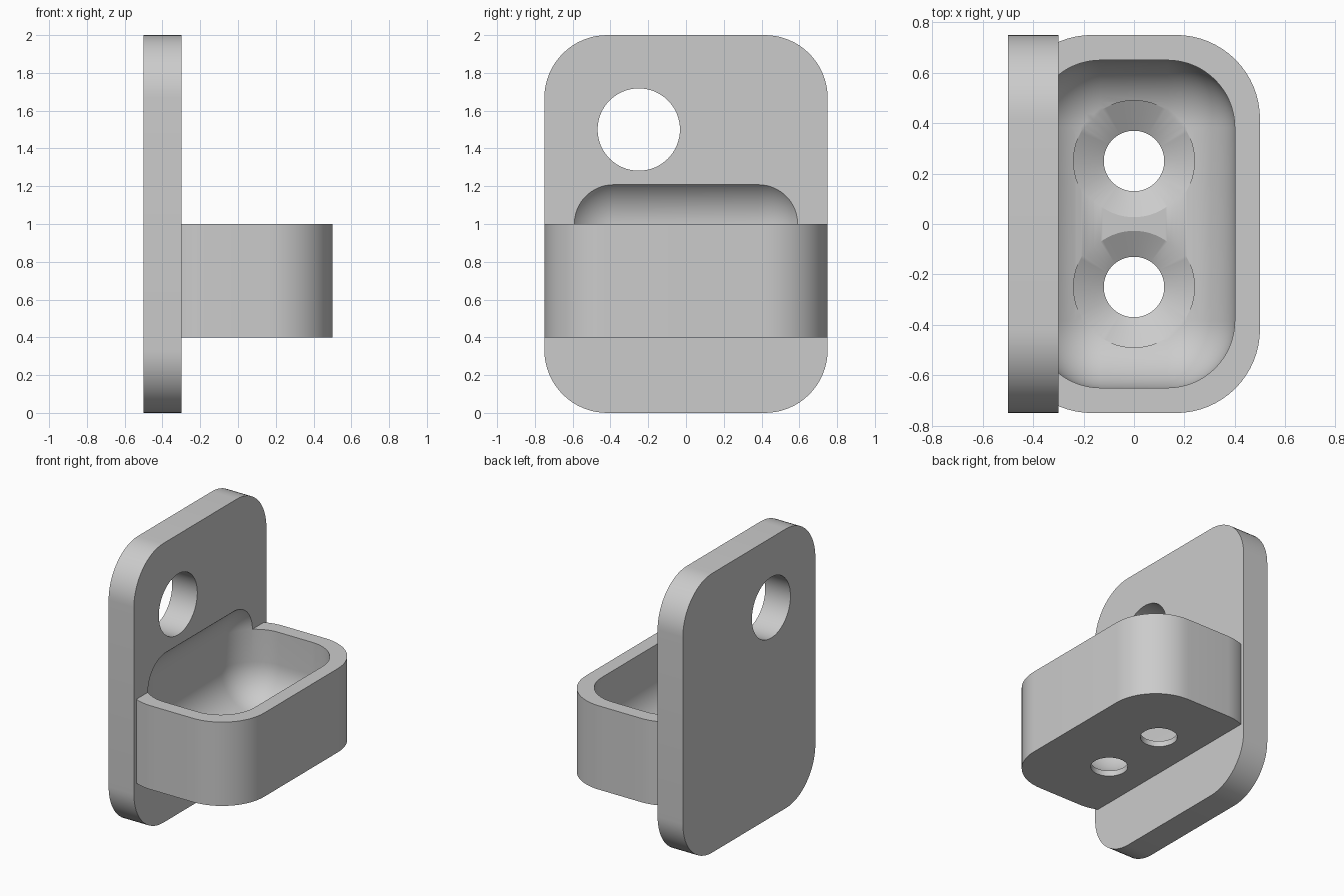
import bpy, bmesh, math
from mathutils import Matrix

if "Cube" in bpy.data.objects:
    bpy.data.objects.remove(bpy.data.objects["Cube"], do_unlink=True)

grey = bpy.data.materials.new("plain grey")
grey.use_nodes = True
COLOUR = (0.6, 0.6, 0.6, 1)
grey.diffuse_color = COLOUR
grey.node_tree.nodes["Principled BSDF"].inputs["Base Color"].default_value = COLOUR


def finish(name, bm):
    bmesh.ops.recalc_face_normals(bm, faces=bm.faces)
    mesh = bpy.data.meshes.new(name)
    bm.to_mesh(mesh)
    bm.free()
    mesh.materials.append(grey)
    obj = bpy.data.objects.new(name, mesh)
    bpy.context.collection.objects.link(obj)
    return obj


def rounded_box(name, low, high, radius, axis=None, segments=16):
    """Box with rounded edges: all of them, or only those along one axis."""
    bm = bmesh.new()
    bmesh.ops.create_cube(bm, size=1)
    for v in bm.verts:
        v.co = [a + (b - a) * (c + 0.5) for a, b, c in zip(low, high, v.co)]
    edges = [e for e in bm.edges if axis is None
             or abs((e.verts[0].co - e.verts[1].co)[axis]) > 0.01]
    bmesh.ops.bevel(bm, geom=edges, offset=radius, segments=segments,
                    profile=0.5, affect='EDGES', clamp_overlap=False)
    return finish(name, bm)


def turned(name, profile, matrix):
    """Solid of revolution from (radius, height) pairs."""
    bm = bmesh.new()
    sides = 64
    rings = [[bm.verts.new((r * math.cos(math.tau * i / sides),
                            r * math.sin(math.tau * i / sides), h))
              for i in range(sides)] for r, h in profile]
    for a, b in zip(rings, rings[1:]):
        for i in range(sides):
            j = (i + 1) % sides
            bm.faces.new((a[i], a[j], b[j], b[i]))
    bm.faces.new(rings[0])
    bm.faces.new(rings[-1])
    bm.transform(matrix)
    return finish(name, bm)


def combine(target, tool, operation):
    mod = target.modifiers.new(operation, 'BOOLEAN')
    mod.operation, mod.solver, mod.object = operation, 'EXACT', tool
    bpy.ops.object.select_all(action='DESELECT')
    bpy.context.view_layer.objects.active = target
    target.select_set(True)
    bpy.ops.object.modifier_apply(modifier=mod.name)
    bpy.data.objects.remove(tool, do_unlink=True)


# Upright plate joined to the tray
bracket = rounded_box("bracket_plate_and_tray", (-0.5, -0.75, 0), (-0.3, 0.75, 2), 0.333, axis=0)
tray = rounded_box("tray", (-0.5, -0.75, 0.4), (0.5, 0.75, 1), 0.333, axis=2)
combine(bracket, tray, 'UNION')

# Rounded pocket, reaching slightly into the plate
pocket = rounded_box("pocket", (-0.4, -0.65, 0.5), (0.4, 0.65, 1.267), 0.267)
combine(bracket, pocket, 'DIFFERENCE')

# Hanging hole through the plate
hole = turned("plate_hole", [(0.218, -0.3), (0.218, 0.3)],
              Matrix.Translation((-0.4, -0.25, 1.5)) @ Matrix.Rotation(math.pi / 2, 4, 'Y'))
combine(bracket, hole, 'DIFFERENCE')

# Countersunk screw holes in the tray floor
for y in (-0.25, 0.25):
    screw = turned("screw_hole", [(0.12, 0.3), (0.12, 0.44), (0.24, 0.51), (0.24, 0.7)],
                   Matrix.Translation((0, y, 0)))
    combine(bracket, screw, 'DIFFERENCE')

bpy.ops.object.select_all(action='DESELECT')
bracket.select_set(True)
bpy.context.view_layer.objects.active = bracket
bpy.ops.object.shade_smooth_by_angle(angle=math.radians(30))
